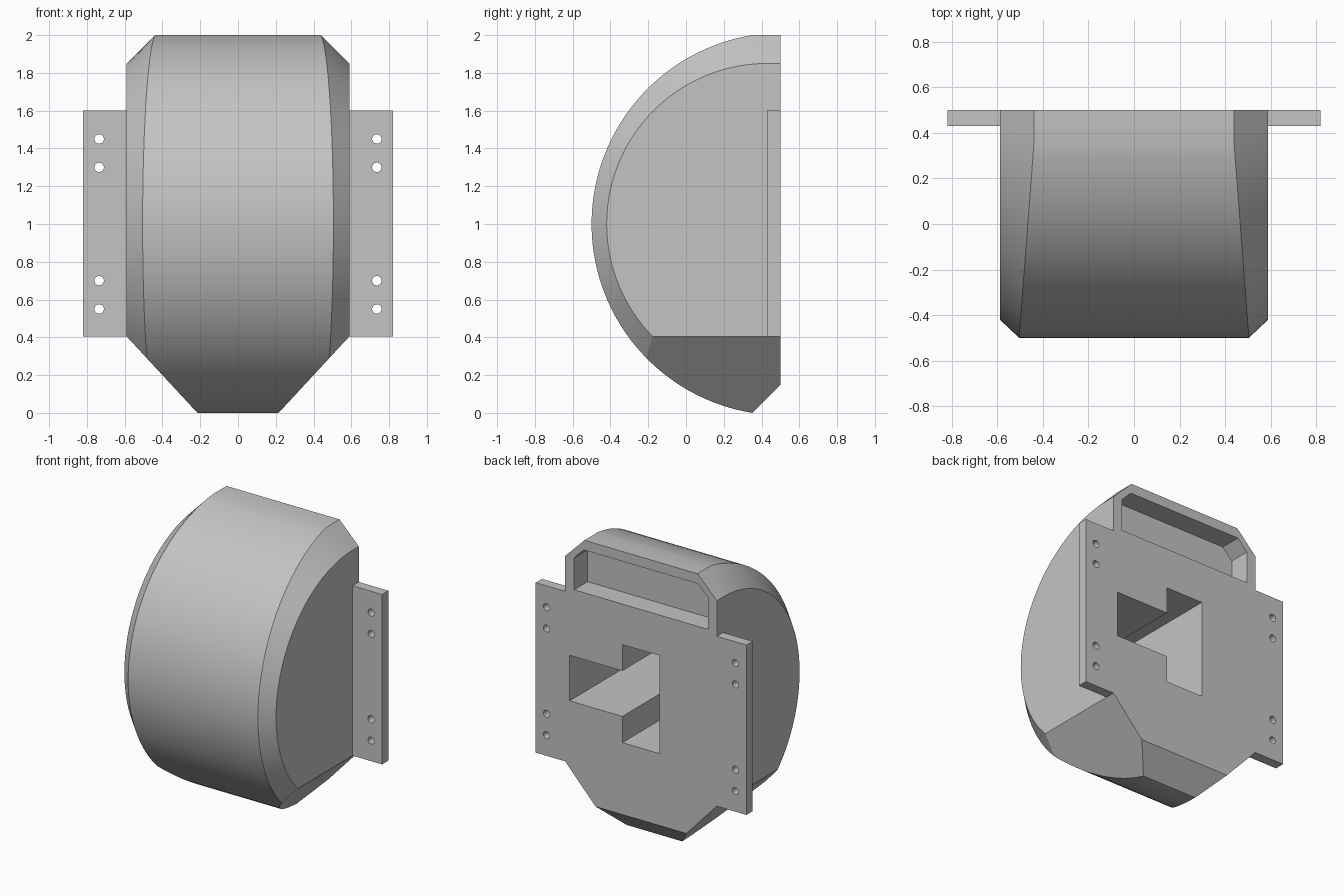
import bpy, bmesh
from math import sin, cos, radians, atan2, pi
from mathutils import Vector

if "Cube" in bpy.data.objects:
    bpy.data.objects.remove(bpy.data.objects["Cube"], do_unlink=True)

grey = bpy.data.materials.new("plain grey")
grey.use_nodes = True
grey.diffuse_color = (0.55, 0.55, 0.55, 1)
grey.node_tree.nodes["Principled BSDF"].inputs["Base Color"].default_value = (0.55, 0.55, 0.55, 1)

BACK = 0.5          # plane of the rear face
HALF_WIDTH = 0.59   # half width of the body
SEGMENTS = 56


def finish(name, bm):
    """Turn a bmesh into a named grey object."""
    bmesh.ops.recalc_face_normals(bm, faces=bm.faces)
    mesh = bpy.data.meshes.new(name)
    bm.to_mesh(mesh)
    bm.free()
    mesh.materials.append(grey)
    ob = bpy.data.objects.new(name, mesh)
    bpy.context.collection.objects.link(ob)
    return ob


def prism(name, outline, y0, y1):
    """Extrude an x-z outline from y0 to y1."""
    bm = bmesh.new()
    face = bm.faces.new([bm.verts.new((x, y0, z)) for x, z in outline])
    out = bmesh.ops.extrude_face_region(bm, geom=[face])
    verts = [g for g in out["geom"] if isinstance(g, bmesh.types.BMVert)]
    bmesh.ops.translate(bm, verts=verts, vec=(0, y1 - y0, 0))
    return finish(name, bm)


def activate(ob):
    bpy.ops.object.select_all(action='DESELECT')
    ob.select_set(True)
    bpy.context.view_layer.objects.active = ob


def carve(ob, cutter):
    """Subtract the cutter and remove it."""
    cutter.hide_render = True
    mod = ob.modifiers.new("cut", 'BOOLEAN')
    mod.operation = 'DIFFERENCE'
    mod.solver = 'EXACT'
    mod.object = cutter
    activate(ob)
    bpy.ops.object.modifier_apply(modifier=mod.name)
    bpy.data.objects.remove(cutter, do_unlink=True)


def side_profile(centre, radius, start):
    """Half-round y-z profile closed by straight runs to the back plane."""
    pts = []
    for i in range(SEGMENTS + 1):
        a = start + (2 * pi - 2 * start) * i / SEGMENTS
        pts.append((centre + radius * cos(a), 1 + radius * sin(a)))
    return [(BACK, pts[0][1])] + pts + [(BACK, pts[-1][1])]


# Body: outer drum profile lofted to a smaller profile on each side
rim = side_profile(0.513, 1.013, atan2(1, -0.163))
cheek = side_profile(0.43, 0.85, pi / 2)


def rim_x(y):
    return 0.505 - 0.065 * (min(y, 0.35) + 0.5) / 0.85


bm = bmesh.new()
rings = []
for side in (-1, 1):
    inner = [bm.verts.new((side * HALF_WIDTH, y, z)) for y, z in cheek]
    outer = [bm.verts.new((side * rim_x(y), y, z)) for y, z in rim]
    rings += [inner, outer] if side < 0 else [outer, inner]
for a, b in zip(rings, rings[1:]):
    n = len(a)
    for i in range(n):
        j = (i + 1) % n
        bm.faces.new((a[i], a[j], b[j], b[i]))
bm.faces.new(rings[0])
bm.faces.new(rings[-1])

# Slanted cuts under both sides and along the lower rear edge
cuts = [((s * HALF_WIDTH, 0, 0.405), (s * 0.405, 0, -0.375)) for s in (-1, 1)]
cuts.append(((0, 0.35, 0), (0, 1, -1)))
for point, normal in cuts:
    bmesh.ops.bisect_plane(bm, geom=bm.verts[:] + bm.edges[:] + bm.faces[:], dist=1e-5,
                           plane_co=point, plane_no=Vector(normal).normalized(), clear_outer=True)
    bmesh.ops.holes_fill(bm, edges=[e for e in bm.edges if e.is_boundary], sides=0)
body = finish("body", bm)

# Deep T-shaped socket in the rear
socket = [(-0.145, 0.655), (0.145, 0.655), (0.145, 0.84), (0.555, 0.84),
          (0.555, 1.16), (0.145, 1.16), (0.145, 1.345), (-0.145, 1.345)]
carve(body, prism("socket_cutter", socket, -0.41, BACK + 0.1))

# Shallow grip recess at the top of the rear
recess = [(-0.52, 1.63), (0.52, 1.63), (0.52, 1.855), (0.445, 1.93),
          (-0.445, 1.93), (-0.52, 1.855)]
carve(body, prism("recess_cutter", recess, 0.35, BACK + 0.1))
activate(body)
bpy.ops.object.shade_smooth_by_angle(angle=radians(20))

# Mounting flanges with screw holes
for side, label in ((1, "left"), (-1, "right")):
    x0, x1 = side * HALF_WIDTH, side * 0.82
    flange = prism(label + "_flange", [(x0, 0.405), (x1, 0.405), (x1, 1.6), (x0, 1.6)], 0.43, BACK)
    for z in (0.55, 0.7, 1.3, 1.45):
        circle = [(side * 0.735 + 0.025 * cos(2 * pi * k / 24), z + 0.025 * sin(2 * pi * k / 24))
                  for k in range(24)]
        carve(flange, prism("hole_cutter", circle, 0.4, BACK + 0.1))
    activate(flange)
    bpy.ops.object.shade_smooth_by_angle(angle=radians(20))
